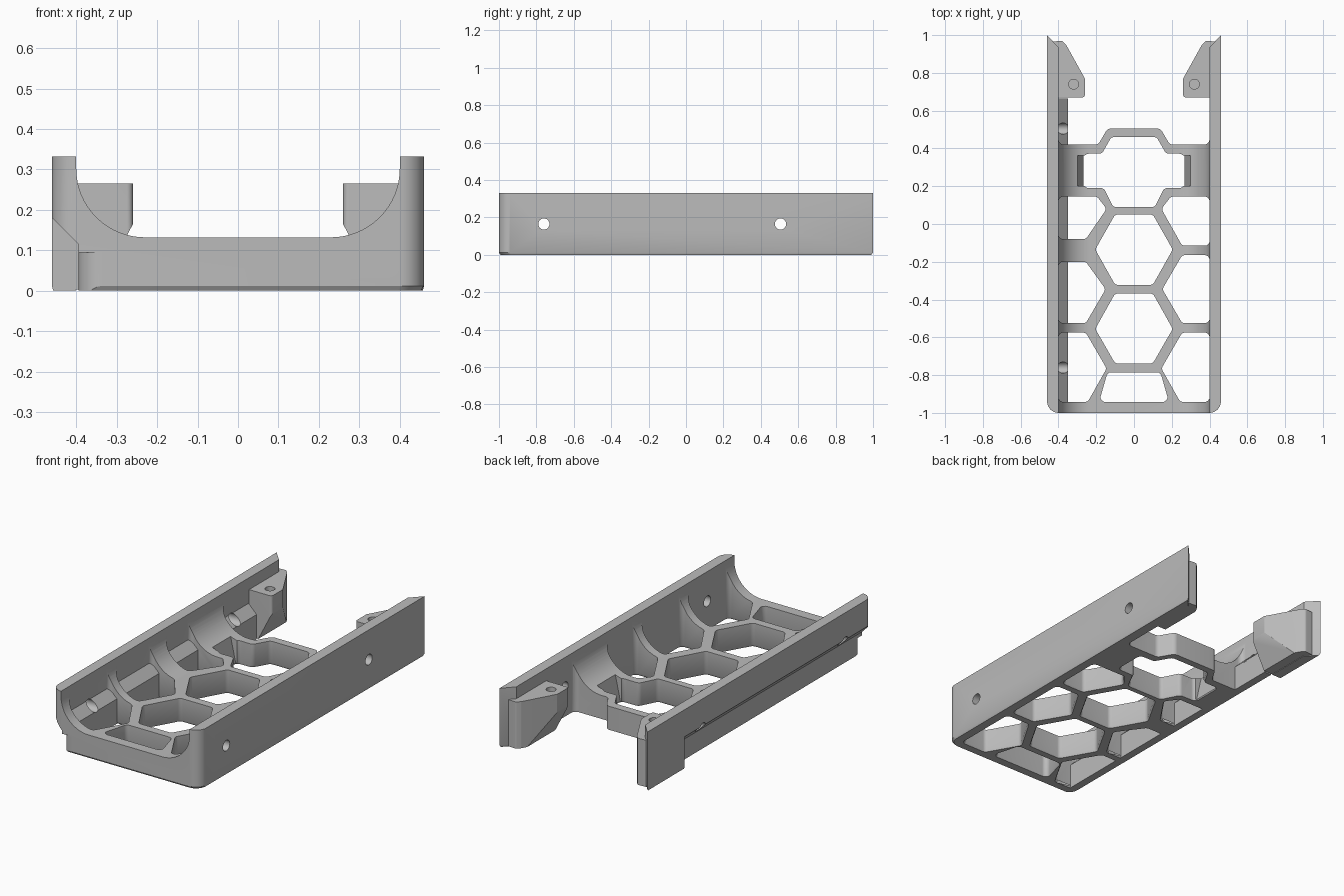
import bpy, bmesh, math
from mathutils import Vector

cube = bpy.data.objects.get("Cube")
if cube:
    bpy.data.objects.remove(cube, do_unlink=True)

grey = bpy.data.materials.new("plain grey")
grey.use_nodes = True
tone = (0.5, 0.5, 0.5, 1)
grey.diffuse_color = tone
grey.node_tree.nodes["Principled BSDF"].inputs["Base Color"].default_value = tone


def rounded(points, radius, only=None, steps=6):
    """Replace polygon corners by short curves."""
    out = []
    for i, p in enumerate(points):
        p = Vector(p)
        if only is not None and i not in only:
            out.append(p)
            continue
        a, b = Vector(points[i - 1]) - p, Vector(points[(i + 1) % len(points)]) - p
        half = a.angle(b) / 2
        cut = min(radius / math.tan(half), a.length * 0.45, b.length * 0.45)
        r = cut * math.tan(half)
        centre = p + (a.normalized() + b.normalized()).normalized() * r / math.sin(half)
        start, end = p + a.normalized() * cut - centre, p + b.normalized() * cut - centre
        for k in range(steps + 1):
            d = start.lerp(end, k / steps).normalized() * r
            out.append(centre + d)
    return out


def loft(name, rings):
    """Solid from matching rings of 3D points."""
    bm = bmesh.new()
    loops = [[bm.verts.new(p) for p in ring] for ring in rings]
    n = len(loops[0])
    for lo, hi in zip(loops, loops[1:]):
        for i in range(n):
            bm.faces.new((lo[i], lo[(i + 1) % n], hi[(i + 1) % n], hi[i]))
    bm.faces.new(loops[0][::-1])
    bm.faces.new(loops[-1])
    bmesh.ops.recalc_face_normals(bm, faces=bm.faces[:])
    mesh = bpy.data.meshes.new(name)
    bm.to_mesh(mesh)
    bm.free()
    mesh.materials.append(grey)
    obj = bpy.data.objects.new(name, mesh)
    bpy.context.collection.objects.link(obj)
    return obj


def prism(name, plan, z0, z1, flare=0):
    """Upright solid; flare widens (or narrows) the foot."""
    plan = [Vector(p) for p in plan]
    mid = sum(plan, Vector((0, 0))) / len(plan)
    foot = [p + (p - mid).normalized() * flare for p in plan]
    rings = [[(*p, z0) for p in foot]]
    if flare:
        rings.append([(*p, max(z0, 0) + 0.012) for p in plan])
    rings.append([(*p, z1) for p in plan])
    return loft(name, rings)


def along_y(name, profile, y0, y1):
    return loft(name, [[(x, y, z) for x, z in profile] for y in (y0, y1)])


def combine(target, other, operation="DIFFERENCE"):
    mod = target.modifiers.new("cut", "BOOLEAN")
    mod.operation, mod.solver, mod.object = operation, "EXACT", other
    bpy.context.view_layer.objects.active = target
    bpy.ops.object.modifier_apply(modifier=mod.name)
    bpy.data.objects.remove(other, do_unlink=True)


def both(half):
    """Mirror a half outline across the centre line."""
    return half + [(-x, y) for x, y in reversed(half)]


# Cradle block with rounded front corners and pointed rear wall tips
outline = both([(0.46, -1), (0.46, 1), (0.40, 0.935)])
cradle = prism("cradle", rounded(outline, 0.06, (0, 5)), 0, 0.332, -0.01)

# Curved channel between the walls
arc = [(0.23 + 0.17 * math.sin(t), 0.302 - 0.17 * math.cos(t))
       for t in (math.pi / 2 * k / 16 for k in range(17))]
combine(cradle, along_y("channel", both(arc + [(0.40, 0.4)]), -1.1, 1.1))

# Open rear, leaving the bulged end of the frame
rear = both([(0.14, 0.505), (0.19, 0.42), (0.40, 0.42), (0.40, 1.1)])
combine(cradle, prism("rear_gap", rounded(rear, 0.03), -0.1, 0.5))

# Windows along the centre of the floor
centre_windows = [
    [(0.10, 0.05), (0.205, -0.135), (0.10, -0.322)],
    [(0.10, -0.368), (0.205, -0.555), (0.10, -0.738)],
    [(0.14, -0.785), (0.185, -0.942)],
    [(0.12, 0.46), (0.17, 0.372), (0.265, 0.372), (0.265, 0.19), (0.16, 0.19), (0.11, 0.09)],
]
for half in centre_windows:
    combine(cradle, prism("window", rounded(both(half), 0.025), -0.01, 0.5, 0.012))
pocket = both([(0.262, -0.02), (0.30, 0.15), (0.30, 0.2)])
combine(cradle, along_y("pocket", pocket, 0.2, 0.362))

# Windows beside the walls; one rib is wider on the right side
for side, low, high in ((1, -0.115, -0.165), (-1, -0.08, -0.20)):
    for shape in (
        [(0.40, 0.145), (0.195, 0.145), (0.145, 0.08), (0.255, low), (0.40, low)],
        [(0.40, high), (0.255, high), (0.15, -0.345), (0.255, -0.525), (0.40, -0.525)],
        [(0.40, -0.575), (0.255, -0.575), (0.145, -0.765), (0.245, -0.942), (0.40, -0.942)],
    ):
        plan = rounded([(side * x, y) for x, y in shape], 0.025)
        combine(cradle, prism("side_window", plan, -0.01, 0.5, 0.012))

# Stepped lower wall on the right side, with its outer recess
step = [(-0.42, 0), (-0.35, 0), (-0.35, 0.14), (-0.42, 0.21)]
combine(cradle, along_y("step", step, -0.96, 0.665), "UNION")
recess = [(-0.5, -0.1), (-0.395, -0.1), (-0.395, 0.115), (-0.5, 0.22)]
combine(cradle, along_y("recess", recess, -1.1, 0.67))
bend = [(-0.335 - 0.06 * math.cos(t), -0.94 - 0.06 * math.sin(t))
        for t in (math.pi / 2 * k / 8 for k in range(9))]
corner = [(-0.42, -0.94)] + bend + [(-0.335, -1.1), (-0.42, -1.1)]
combine(cradle, prism("corner", corner, -0.1, 0.095))


def drill(target, centre, radius, axis):
    ring = [(radius * math.cos(a), radius * math.sin(a))
            for a in (math.tau * k / 24 for k in range(24))]
    c = Vector(centre)
    if axis == "X":
        rings = [[c + Vector((d, u, v)) for u, v in ring] for d in (-0.1, 0.1)]
    else:
        rings = [[c + Vector((u, v, d)) for u, v in ring] for d in (-0.1, 0.1)]
    combine(target, loft("drill", rings))


# Mounting holes through both walls
for side in (-1, 1):
    for y in (-0.76, 0.505):
        drill(cradle, (side * 0.41, y, 0.165), 0.03, "X")

# Rear screw tabs with a sloping underside
parts = [cradle]
for side, name in ((1, "left_tab"), (-1, "right_tab")):
    shape = [(0.44, 0.67), (0.26, 0.67), (0.26, 0.77), (0.36, 0.95), (0.38, 0.97), (0.428, 0.966)]
    tab = prism(name, rounded([(side * x, y) for x, y in shape], 0.015, (1, 2, 3, 4)), 0.003, 0.265)
    wedge = [(0.2, 0.281), (0.4, -0.107), (0.2, -0.107)]
    combine(tab, along_y("wedge", [(side * x, z) for x, z in wedge], 0.6, 1.1))
    drill(tab, (side * 0.32, 0.74, 0.265), 0.026, "Z")
    parts.append(tab)

# Smooth the curved faces and keep the edges crisp
bpy.ops.object.select_all(action="DESELECT")
for part in parts:
    part.select_set(True)
bpy.context.view_layer.objects.active = cradle
bpy.ops.object.shade_smooth_by_angle(angle=math.radians(30))
